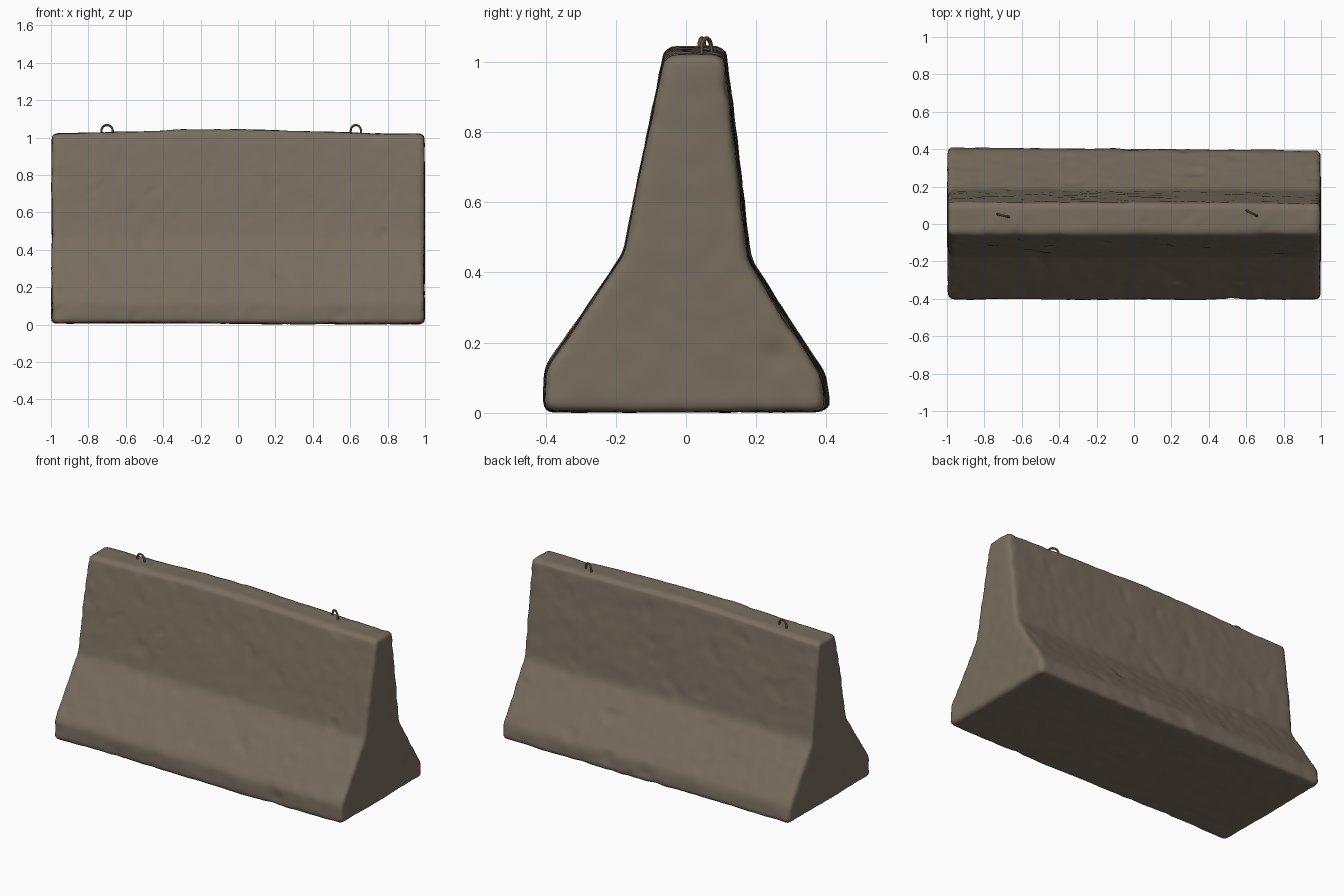
import bpy
import bmesh
import math
from mathutils import Vector, noise

cube = bpy.data.objects.get("Cube")
if cube:
    bpy.data.objects.remove(cube, do_unlink=True)


def make_material(name, color):
    mat = bpy.data.materials.new(name)
    mat.use_nodes = True
    mat.diffuse_color = color
    bsdf = mat.node_tree.nodes["Principled BSDF"]
    bsdf.inputs["Base Color"].default_value = color
    bsdf.inputs["Roughness"].default_value = 0.9
    return mat


concrete = make_material("weathered concrete", (0.19, 0.153, 0.112, 1))


def apply_modifier(obj, kind, **settings):
    mod = obj.modifiers.new(kind.title(), kind)
    for key, value in settings.items():
        setattr(mod, key, value)
    bpy.context.view_layer.objects.active = obj
    bpy.ops.object.modifier_apply(modifier=mod.name)


# Barrier body: flared cross-section (y, z) swept along x
profile = [(-0.405, 0.012), (-0.402, 0.13), (-0.177, 0.46), (-0.06, 1.04),
           (0.112, 1.04), (0.163, 0.6), (0.182, 0.44), (0.395, 0.11), (0.405, 0.012)]
bm = bmesh.new()
section = bm.faces.new([bm.verts.new((-0.997, y, z)) for y, z in profile])
sweep = bmesh.ops.extrude_face_region(bm, geom=[section])
moved = [g for g in sweep["geom"] if isinstance(g, bmesh.types.BMVert)]
bmesh.ops.translate(bm, verts=moved, vec=(1.994, 0, 0))
bmesh.ops.recalc_face_normals(bm, faces=bm.faces)
bmesh.ops.bevel(bm, geom=bm.edges[:], offset=0.02, segments=3,
                profile=0.5, affect='EDGES')
mesh = bpy.data.meshes.new("barrier_body")
bm.to_mesh(mesh)
bm.free()
body = bpy.data.objects.new("barrier_body", mesh)
bpy.context.collection.objects.link(body)
mesh.materials.append(concrete)
apply_modifier(body, 'REMESH', mode='VOXEL', voxel_size=0.016)
apply_modifier(body, 'SMOOTH', factor=0.5, iterations=3)

# Worn surface: slight crown along the top, sagging base, dents and chips
mesh = body.data
normals = [v.normal.copy() for v in mesh.vertices]
for v, normal in zip(mesh.vertices, normals):
    p = v.co.copy()
    broad = noise.noise(p * 3.5)
    fine = noise.noise(p * 14 + Vector((5, 2, 8)))
    chips = max(0, noise.noise(p * 9 + Vector((1, 7, 3))) - 0.35)
    v.co += normal * (0.004 * broad + 0.003 * fine - 0.015 * chips)
    v.co.z += 0.01 * p.z * math.cos(p.x * math.pi) - 0.003 * math.sin(p.x * 3)
    v.co.y -= 0.008 * p.x * max(0, p.y + 0.1) / 0.5
    v.co.x = max(-1, min(1, v.co.x))
lowest = min(v.co.z for v in mesh.vertices)
for v in mesh.vertices:
    v.co.z -= lowest
mesh.polygons.foreach_set("use_smooth", [True] * len(mesh.polygons))


# Lifting loops: bent steel bars set into the top
def lifting_loop(name, x, y, turn):
    curve = bpy.data.curves.new(name, 'CURVE')
    curve.dimensions = '3D'
    curve.bevel_depth = 0.006
    curve.bevel_resolution = 2
    curve.use_fill_caps = True
    arch = [(-0.031, -0.05)]
    arch += [(-0.031 * math.cos(a), 0.031 * math.sin(a))
             for a in (math.pi * i / 12 for i in range(13))]
    arch += [(0.031, -0.05)]
    spline = curve.splines.new('POLY')
    spline.points.add(len(arch) - 1)
    for point, (u, w) in zip(spline.points, arch):
        point.co = (u, 0, w, 1)
    curve.materials.append(concrete)
    loop = bpy.data.objects.new(name, curve)
    loop.location = (x, y, 1.036)
    loop.rotation_euler = (0, 0, math.radians(turn))
    bpy.context.collection.objects.link(loop)
    bpy.ops.object.select_all(action='DESELECT')
    loop.select_set(True)
    bpy.context.view_layer.objects.active = loop
    bpy.ops.object.convert(target='MESH')
    bpy.ops.object.shade_smooth_by_angle()


lifting_loop("right_lifting_loop", -0.70, 0.045, -14)
lifting_loop("left_lifting_loop", 0.63, 0.058, -27)
